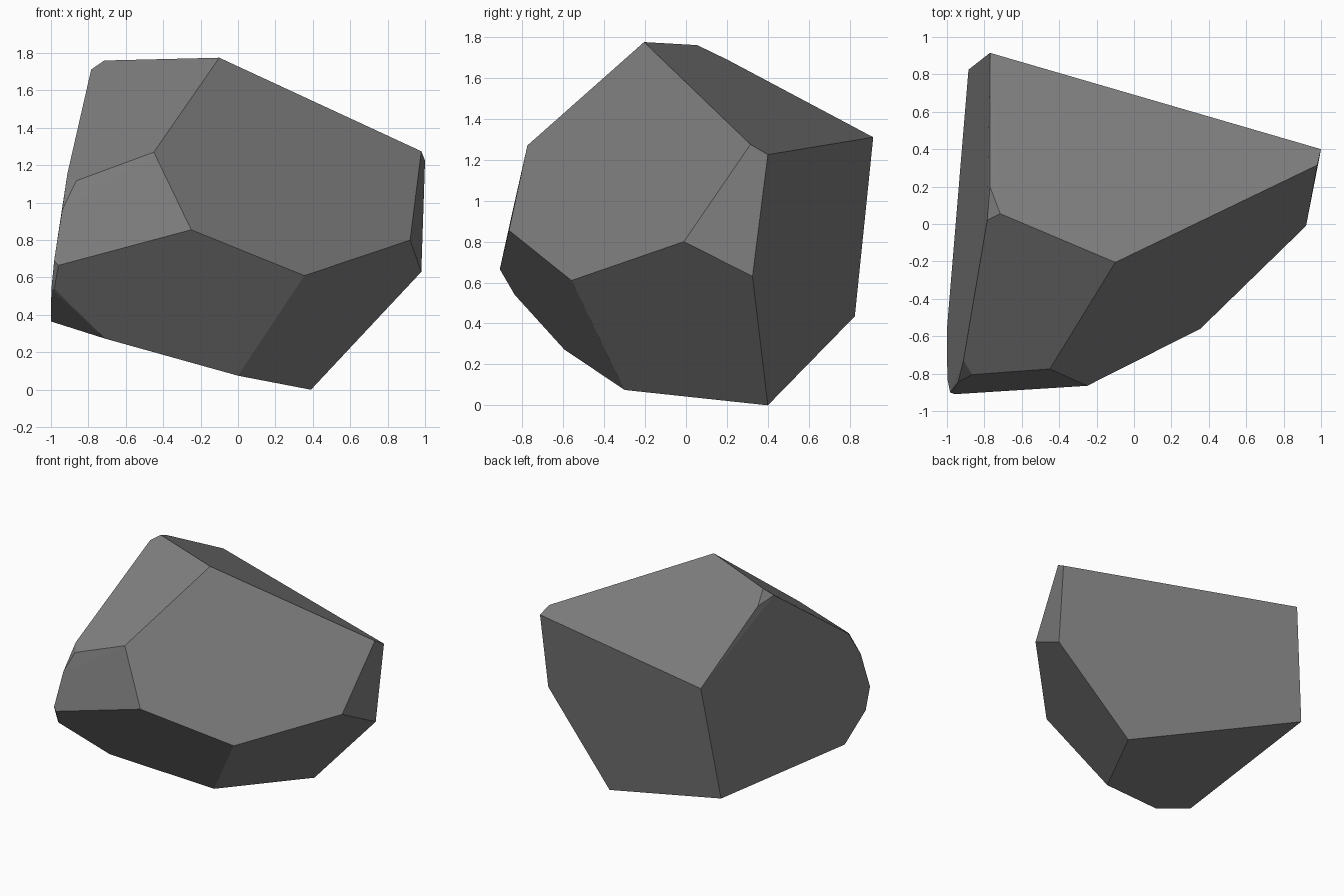
import bpy
import bmesh
from math import radians

# Remove the default cube only
default_cube = bpy.data.objects.get("Cube")
if default_cube:
    bpy.data.objects.remove(default_cube, do_unlink=True)


def flat_material(name, colour):
    """Create one plain material with matching viewport and render colour."""
    material = bpy.data.materials.new(name)
    material.use_nodes = True
    material.diffuse_color = colour
    shader = material.node_tree.nodes["Principled BSDF"]
    shader.inputs["Base Color"].default_value = colour
    shader.inputs["Roughness"].default_value = 0.9
    return material


def faceted_hull(name, corners, material, merge_angle):
    """Wrap corner points in a convex shell and merge coplanar triangles."""
    bm = bmesh.new()
    for corner in corners:
        bm.verts.new(corner)
    bmesh.ops.convex_hull(bm, input=bm.verts)
    loose = [vert for vert in bm.verts if not vert.link_faces]
    bmesh.ops.delete(bm, geom=loose, context='VERTS')
    bmesh.ops.dissolve_limit(bm, angle_limit=merge_angle,
                             verts=bm.verts, edges=bm.edges)
    bmesh.ops.recalc_face_normals(bm, faces=bm.faces)
    for face in bm.faces:
        face.smooth = False
    mesh = bpy.data.meshes.new(name)
    bm.to_mesh(mesh)
    bm.free()
    mesh.materials.append(material)
    rock = bpy.data.objects.new(name, mesh)
    bpy.context.scene.collection.objects.link(rock)
    return rock


# Sloping crown, with a small chip at the peak
crown = [
    (-.1, -.205, 1.775), (-.715, .055, 1.76), (-.785, .02, 1.712),
    (-.77, .2, 1.69), (-.77, .915, 1.31), (1, .4, 1.225), (.98, .315, 1.275),
]

# Front shoulder and the chipped front corner
shoulder = [
    (-.45, -.775, 1.27), (-.865, -.805, 1.117), (-.912, -.73, 1.156),
    (-.94, -.845, .96), (-.96, -.91, .665), (-.983, -.9, .69),
    (-.25, -.865, .855),
]

# Belt where the upper facets meet the undercut
belt = [
    (.355, -.56, .61), (.92, -.01, .8), (.98, .325, .63),
    (-.998, -.825, .535), (-.982, -.837, .54),
]

# Slanted underside resting on its lowest corner
underside = [
    (-1, -.56, .365), (-.71, -.595, .273), (0, -.3, .075),
    (.39, .4, 0), (-.885, .825, .435),
]

stone_grey = flat_material("stone grey", (.21, .21, .21, 1))
faceted_hull("rock", crown + shoulder + belt + underside,
             stone_grey, radians(3))
